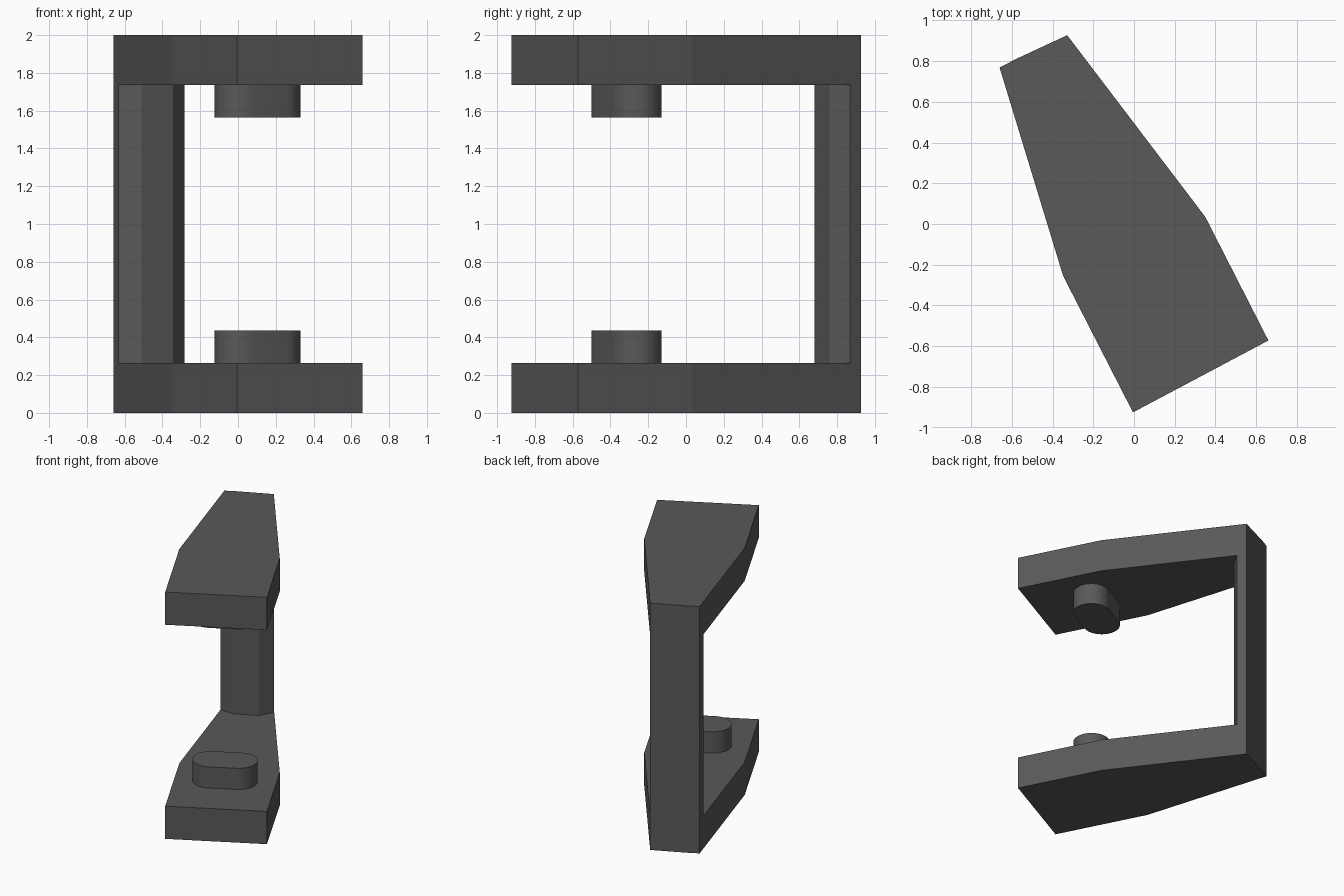
import bpy, bmesh
from math import pi, cos, sin, atan2

if "Cube" in bpy.data.objects:
    bpy.data.objects.remove(bpy.data.objects["Cube"])

dark = bpy.data.materials.new("dark_grey")
dark.diffuse_color = (0.1, 0.1, 0.1, 1)
dark.use_nodes = True
dark.node_tree.nodes["Principled BSDF"].inputs["Base Color"].default_value = dark.diffuse_color


def prism(name, outline, z0, z1):
    """Extrude a counter-clockwise xy outline from z0 to z1."""
    bm = bmesh.new()
    face = bm.faces.new([bm.verts.new((x, y, z0)) for x, y in outline])
    ext = bmesh.ops.extrude_face_region(bm, geom=[face], use_keep_orig=True)
    top = [g for g in ext["geom"] if isinstance(g, bmesh.types.BMVert)]
    bmesh.ops.translate(bm, verts=top, vec=(0, 0, z1 - z0))
    bmesh.ops.recalc_face_normals(bm, faces=bm.faces)
    mesh = bpy.data.meshes.new(name)
    bm.to_mesh(mesh)
    bm.free()
    mesh.materials.append(dark)
    obj = bpy.data.objects.new(name, mesh)
    bpy.context.collection.objects.link(obj)
    return obj


def apply_modifier(obj, mod):
    bpy.ops.object.select_all(action='DESELECT')
    bpy.context.view_layer.objects.active = obj
    obj.select_set(True)
    bpy.ops.object.modifier_apply(modifier=mod.name)


# C-shaped frame: full-height block with the open throat cut out
frame = prism("clamp_frame", [
    (-0.66, 0.768), (-0.348, -0.255), (-0.005, -0.925), (0.66, -0.572),
    (0.35, 0.035), (-0.328, 0.927), (-0.58, 0.81)], 0, 2)
throat = prism("throat_cutter", [
    (-1, -1.2), (1.2, -1.2), (1.2, 0.97), (-0.225, 0.97),
    (-0.345, 0.76), (-0.51, 0.68), (-1, 0.68)], 0.265, 1.735)
cut = frame.modifiers.new("throat", 'BOOLEAN')
cut.operation = 'DIFFERENCE'
cut.solver = 'EXACT'
cut.object = throat
apply_modifier(frame, cut)
bpy.data.objects.remove(throat)

# Pair of rounded slot-shaped pads, mirrored between lower and upper jaw
cx, cy, half, r = 0.103, -0.315, 0.103, 0.137
turn = atan2(0.355, 0.662)
outline = []
for end in (0, 1):
    a = turn + end * pi
    for i in range(17):
        t = a - pi / 2 + pi * i / 16
        outline.append((cx + half * cos(a) + r * cos(t),
                        cy + half * sin(a) + r * sin(t)))
pads = prism("jaw_pads", outline, 0.255, 0.437)
centre = bpy.data.objects.new("mirror_centre", None)
centre.location = (0, 0, 1)
centre.hide_render = True
bpy.context.collection.objects.link(centre)
bpy.context.view_layer.update()
mir = pads.modifiers.new("upper_jaw", 'MIRROR')
mir.use_axis = (False, False, True)
mir.use_mirror_merge = False
mir.mirror_object = centre
apply_modifier(pads, mir)
bpy.data.objects.remove(centre)
bpy.ops.object.shade_smooth_by_angle(angle=pi / 6)
